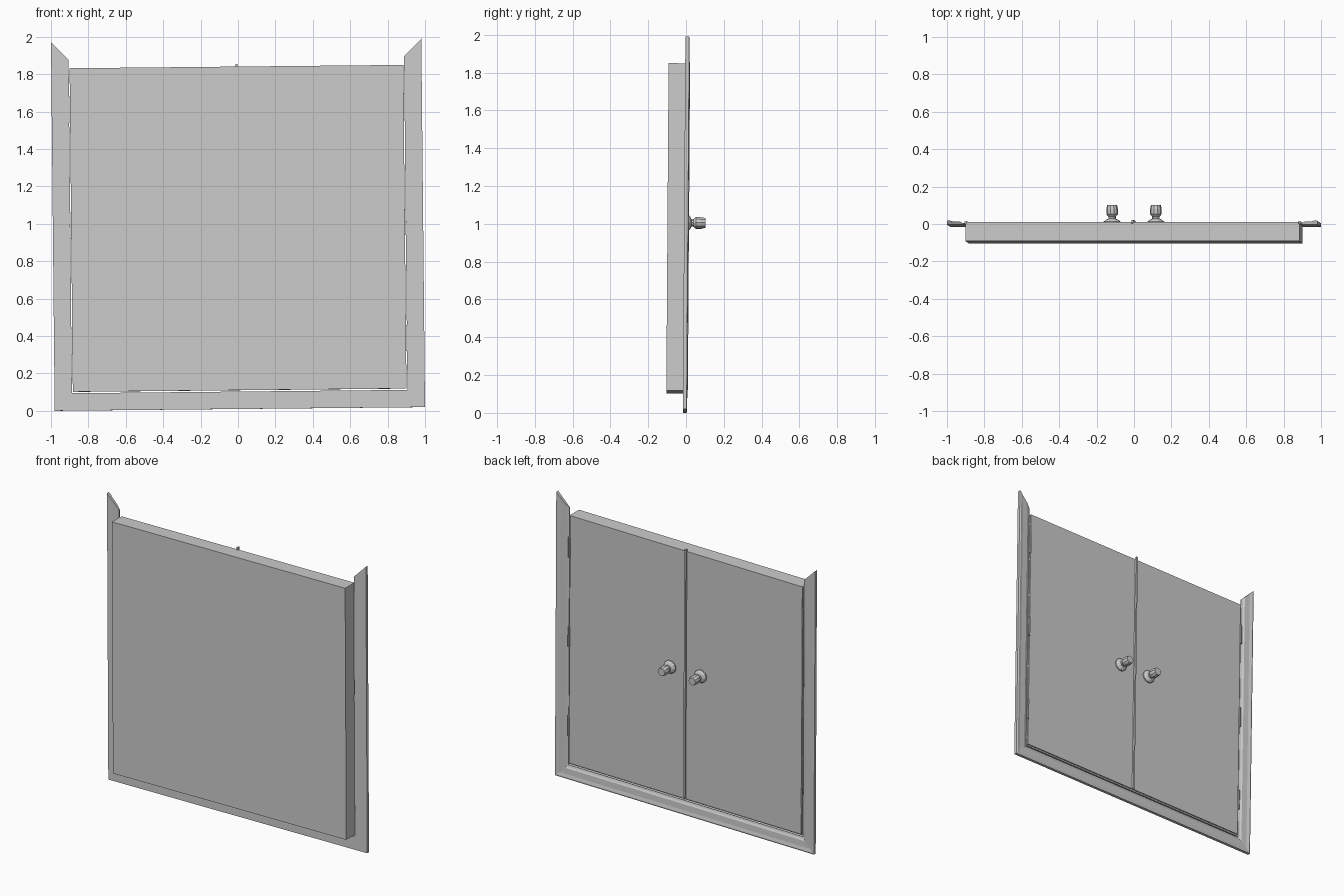
import bpy, bmesh, math
from mathutils import Matrix, Vector

cube = bpy.data.objects.get("Cube")
if cube:
    bpy.data.objects.remove(cube)

grey = bpy.data.materials.new("plain grey")
grey.use_nodes = True
colour = (0.6, 0.6, 0.6, 1)
grey.diffuse_color = colour
grey.node_tree.nodes["Principled BSDF"].inputs["Base Color"].default_value = colour

# The whole unit leans slightly sideways and backwards
LEAN = (Matrix.Translation((0, 0, 1)) @ Matrix.Rotation(-0.01, 4, "Y")
        @ Matrix.Rotation(-0.007, 4, "X"))


def finish(name, bm):
    bmesh.ops.recalc_face_normals(bm, faces=bm.faces)
    bm.transform(LEAN)
    mesh = bpy.data.meshes.new(name)
    bm.to_mesh(mesh)
    bm.free()
    mesh.materials.append(grey)
    obj = bpy.data.objects.new(name, mesh)
    bpy.context.collection.objects.link(obj)
    return obj


def box(name, low, high):
    low, high = Vector(low), Vector(high)
    bm = bmesh.new()
    bmesh.ops.create_cube(bm, size=1)
    bmesh.ops.scale(bm, vec=high - low, verts=bm.verts)
    bmesh.ops.translate(bm, vec=(low + high) / 2, verts=bm.verts)
    return finish(name, bm)


def loft(bm, rings):
    loops = [[bm.verts.new(p) for p in ring] for ring in rings]
    n = len(loops[0])
    for a, b in zip(loops, loops[1:]):
        for i in range(n):
            j = (i + 1) % n
            bm.faces.new((a[i], a[j], b[j], b[i]))
    bm.faces.new(loops[0])
    bm.faces.new(loops[-1])


# Moulded trim: (distance from the outer edge, depth)
PROFILE = [(0, -0.01), (0, 0.01), (0.01, 0.013), (0.03, 0.008),
           (0.07, 0.006), (0.08, 0), (0.093, -0.004), (0.093, -0.01)]


def trim(name, start, end):
    rings = []
    for x, z in (start, end):
        dx, dz = -math.copysign(1, x), -math.copysign(1, z)
        rings.append([(x + w * dx, y, z + w * dz) for w, y in PROFILE])
    bm = bmesh.new()
    loft(bm, rings)
    finish(name, bm)


EDGE, TOP = 0.99, 0.98
trim("bottom_trim", (-EDGE, -EDGE), (EDGE, -EDGE))

# Cabinet body behind the doors
W, LOW, HIGH = 0.892, -0.89, 0.84
box("cabinet_body", (-W, -0.098, LOW), (W, -0.004, HIGH))
box("centre_strip", (-0.006, 0, LOW + 0.01), (0.006, 0.016, HIGH + 0.015))

# Knob: (radius, depth) along its axis
KNOB = [(0.045, 0.002), (0.045, 0.012), (0.034, 0.022), (0.02, 0.028),
        (0.02, 0.04), (0.031, 0.052), (0.031, 0.08), (0.026, 0.102)]


def knob(name, x):
    rings = []
    for r, y in KNOB:
        rings.append([(x + r * math.cos(i * math.tau / 10), y,
                       0.005 + r * math.sin(i * math.tau / 10)) for i in range(10)])
    bm = bmesh.new()
    loft(bm, rings)
    finish(name, bm)


def hinge(name, x, z):
    bm = bmesh.new()
    bmesh.ops.create_cone(bm, cap_ends=True, segments=8, radius1=0.008,
                          radius2=0.008, depth=0.14,
                          matrix=Matrix.Translation((x, 0.004, z)))
    finish(name, bm)


# Mirrored parts
for side, s in (("left", 1), ("right", -1)):
    trim(side + "_trim", (s * EDGE, -EDGE), (s * EDGE, TOP))
    x1, x2 = sorted((s * 0.004, s * (W - 0.004)))
    box(side + "_door", (x1, -0.004, LOW + 0.01), (x2, 0.004, HIGH))
    knob(side + "_knob", s * 0.117)
    for place, z in (("upper", 0.62), ("middle", 0), ("lower", -0.62)):
        hinge(f"{side}_{place}_hinge", s * W, z)
